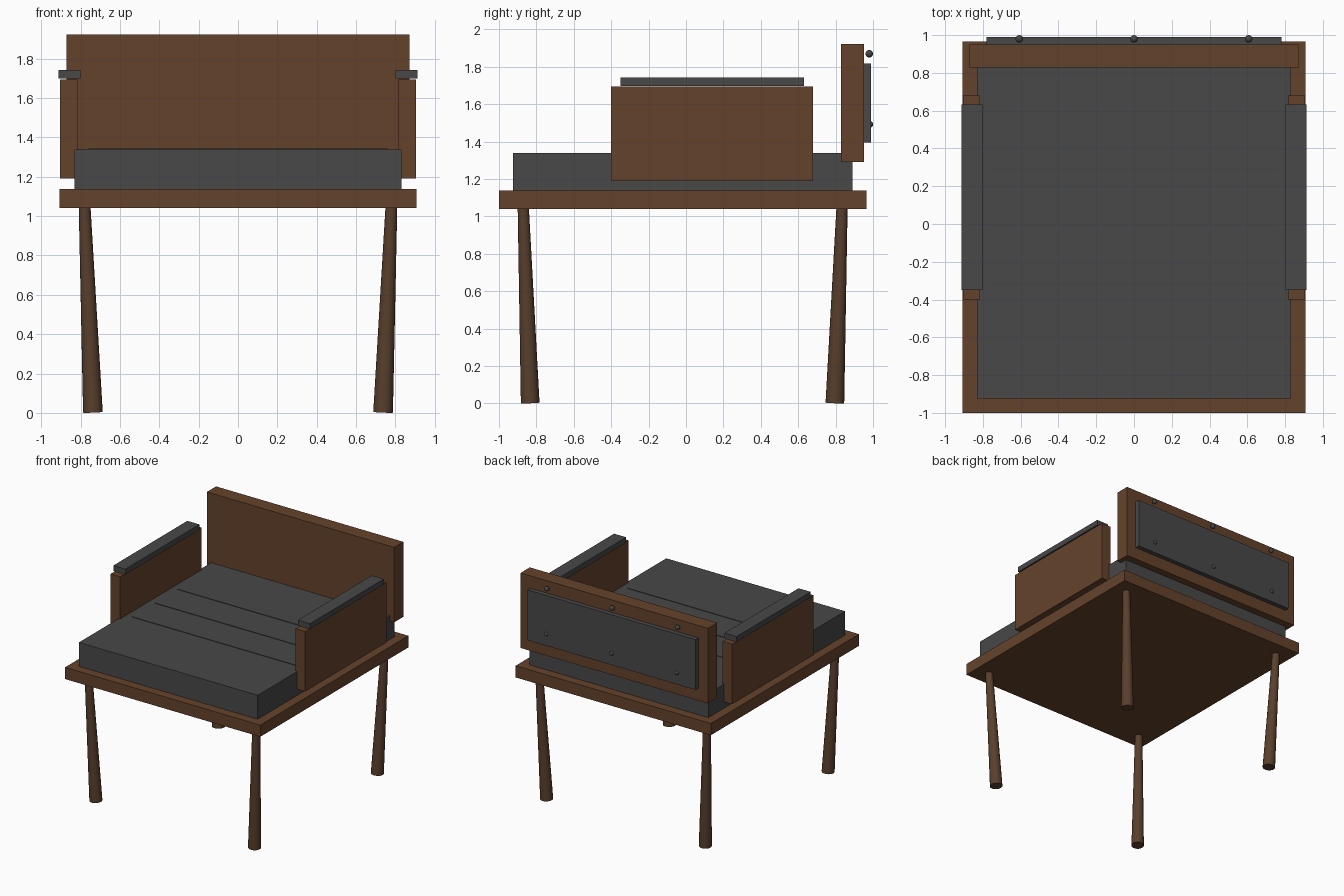
import bpy
from mathutils import Vector

if "Cube" in bpy.data.objects:
    bpy.data.objects.remove(bpy.data.objects["Cube"])


def material(name, color):
    mat = bpy.data.materials.new(name)
    mat.diffuse_color = (*color, 1)
    mat.use_nodes = True
    mat.node_tree.nodes["Principled BSDF"].inputs["Base Color"].default_value = mat.diffuse_color
    return mat


WOOD = material("wood", (0.13, 0.055, 0.025))
LEG_WOOD = material("dark_wood", (0.10, 0.05, 0.025))
FABRIC = material("charcoal_fabric", (0.065, 0.065, 0.065))
TRIM = material("trim", (0.06, 0.06, 0.06))


def box(name, lo, hi, mat):
    lo, hi = Vector(lo), Vector(hi)
    bpy.ops.mesh.primitive_cube_add(size=1, location=(lo + hi) / 2)
    ob = bpy.context.object
    ob.name = name
    ob.data.transform(ob.matrix_world.Diagonal((*(hi - lo), 1)))
    ob.data.materials.append(mat)
    return ob


def leg(name, foot, top):
    foot, top = Vector(foot), Vector(top)
    axis = top - foot
    bpy.ops.mesh.primitive_cone_add(vertices=24, radius1=0.05, radius2=0.03,
                                    depth=axis.length, location=(foot + top) / 2)
    ob = bpy.context.object
    ob.name = name
    ob.rotation_euler = axis.to_track_quat('Z', 'Y').to_euler()
    ob.data.materials.append(LEG_WOOD)
    bpy.ops.object.shade_smooth_by_angle()


# Seat base and cushion
box("seat_base", (-0.907, -1, 1.04), (0.907, 0.965, 1.138), WOOD)
box("seat_cushion", (-0.83, -0.924, 1.138), (0.83, 0.89, 1.339), FABRIC)

# Thin seams across the cushion
for i, y in enumerate((-0.315, -0.012, 0.29)):
    box(f"cushion_seam_{i + 1}", (-0.76, y - 0.005, 1.335), (0.76, y + 0.005, 1.343), TRIM)

# Backrest with rear panel
box("backrest", (-0.87, 0.829, 1.292), (0.87, 0.951, 1.922), WOOD)
box("rear_panel", (-0.78, 0.951, 1.396), (0.78, 0.989, 1.818), FABRIC)

# Round buttons on the back, in two rows
for row, z in (("upper", 1.87), ("lower", 1.492)):
    for i, x in enumerate((-0.607, 0, 0.607)):
        bpy.ops.mesh.primitive_uv_sphere_add(segments=16, ring_count=10, radius=0.02,
                                             location=(x, 0.98, z))
        ob = bpy.context.object
        ob.name = f"{row}_button_{i + 1}"
        ob.data.materials.append(TRIM)
        bpy.ops.object.shade_smooth_by_angle()

# Arms, arm pads and splayed legs on both sides
for side, s in (("left", -1), ("right", 1)):
    box(f"{side}_arm", (s * 0.86 - 0.044, -0.4, 1.19), (s * 0.86 + 0.044, 0.68, 1.694), WOOD)
    box(f"{side}_arm_pad", (s * 0.857 - 0.056, -0.35, 1.698),
        (s * 0.857 + 0.056, 0.632, 1.743), FABRIC)
    leg(f"{side}_front_leg", (s * 0.737, -0.833, 0.003), (s * 0.779, -0.87, 1.045))
    leg(f"{side}_rear_leg", (s * 0.737, 0.796, 0.003), (s * 0.779, 0.834, 1.045))
